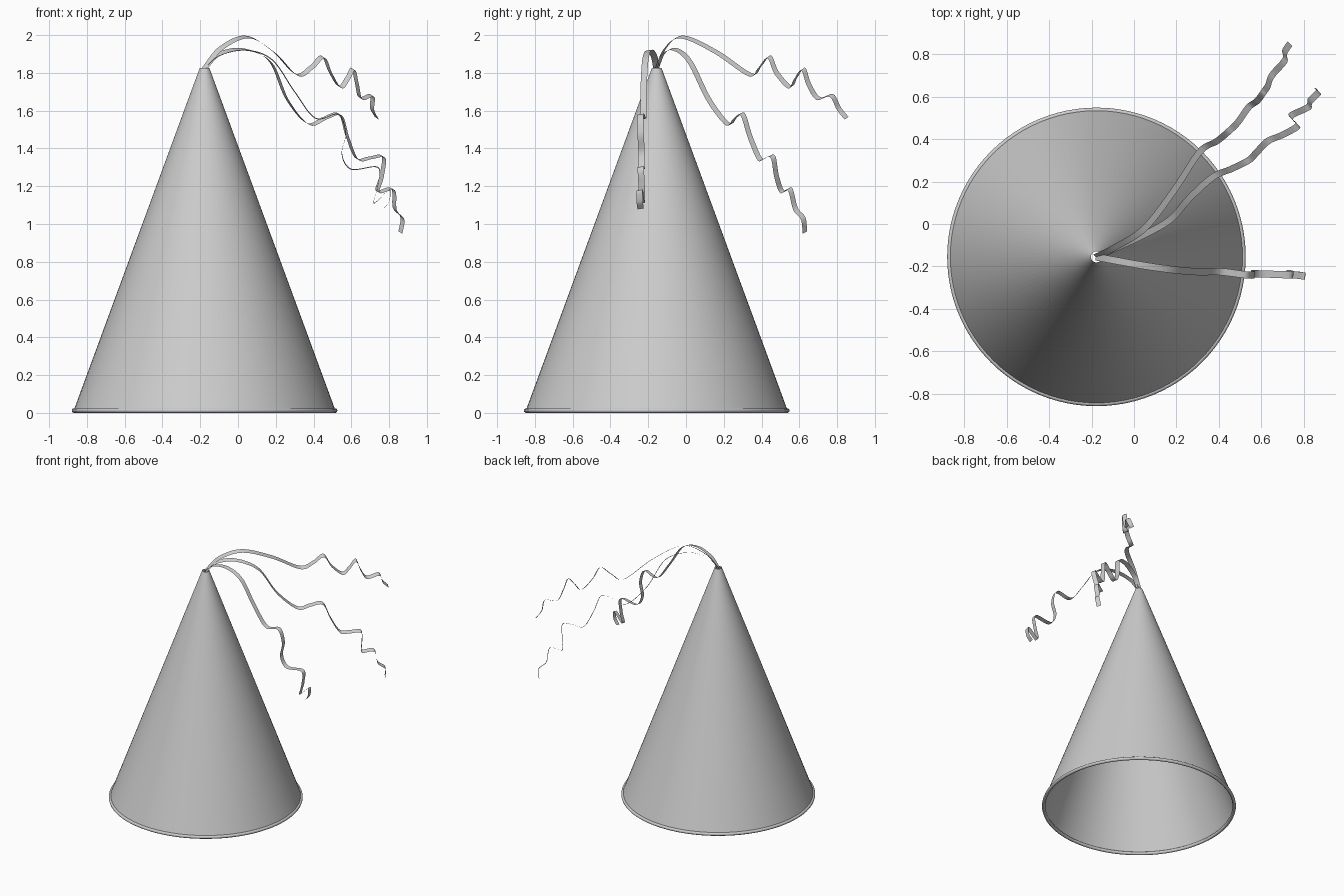
import bpy
import bmesh
import math
from mathutils import Vector

cube = bpy.data.objects.get("Cube")
if cube:
    bpy.data.objects.remove(cube, do_unlink=True)

AXIS = Vector((-0.177, -0.155, 0))
SEGMENTS = 96

grey = bpy.data.materials.new("plain grey")
grey.use_nodes = True
grey.diffuse_color = (0.6, 0.6, 0.6, 1)
grey.node_tree.nodes["Principled BSDF"].inputs["Base Color"].default_value = grey.diffuse_color


def finish(obj, name):
    obj.name = name
    obj.data.materials.append(grey)
    bpy.ops.object.select_all(action='DESELECT')
    obj.select_set(True)
    bpy.context.view_layer.objects.active = obj
    bpy.ops.object.shade_smooth_by_angle(angle=math.radians(50))


def spline(points, steps=8):
    """Smooth path through the given points."""
    pts = [Vector(p) for p in points]
    pts = [2 * pts[0] - pts[1]] + pts + [2 * pts[-1] - pts[-2]]
    path = []
    for a, b, c, d in zip(pts, pts[1:], pts[2:], pts[3:]):
        for i in range(steps):
            t = i / steps
            path.append(b + (c - a) * t / 2 + (2 * a - 5 * b + 4 * c - d) * t**2 / 2
                        + (3 * b - a - 3 * c + d) * t**3 / 2)
    return path + [pts[-2]]


def ribbon(name, points, across, width=0.034):
    """Flat strip swept along a path, widened in one fixed direction."""
    half = Vector(across).normalized() * width / 2
    bm = bmesh.new()
    rows = [(bm.verts.new(p - half), bm.verts.new(p + half)) for p in spline(points)]
    for (a, b), (c, d) in zip(rows, rows[1:]):
        bm.faces.new((a, b, d, c))
    mesh = bpy.data.meshes.new(name)
    bm.to_mesh(mesh)
    bm.free()
    obj = bpy.data.objects.new(name, mesh)
    bpy.context.collection.objects.link(obj)
    finish(obj, name)


# Hollow cone, open at both ends
bpy.ops.mesh.primitive_cone_add(vertices=SEGMENTS, radius1=0.694, radius2=0.026, depth=1.815,
                                end_fill_type='NOTHING', location=AXIS + Vector((0, 0, 0.9175)))
finish(bpy.context.object, "hat_cone")

# Rolled rim around the base
bpy.ops.mesh.primitive_torus_add(major_segments=SEGMENTS, minor_segments=10, major_radius=0.691,
                                 minor_radius=0.0125, location=AXIS + Vector((0, 0, 0.0125)))
finish(bpy.context.object, "hat_rim")

# Curling streamers from the tip
ribbon("back_streamer", [
    (-.18, -.155, 1.82), (-.09, -.11, 1.93), (.05, -.02, 1.99), (.19, .16, 1.91),
    (.31, .34, 1.79), (.39, .39, 1.83), (.45, .44, 1.885), (.49, .48, 1.8),
    (.54, .55, 1.725), (.58, .58, 1.77), (.61, .62, 1.82), (.63, .65, 1.74),
    (.65, .7, 1.665), (.71, .77, 1.68), (.71, .81, 1.61), (.735, .85, 1.56)],
    across=(.66, -.62, -.43))
ribbon("middle_streamer", [
    (-.18, -.155, 1.82), (-.1, -.12, 1.9), (.03, -.06, 1.925), (.17, .02, 1.86),
    (.26, .12, 1.66), (.37, .22, 1.53), (.46, .26, 1.56), (.54, .3, 1.58),
    (.58, .34, 1.46), (.63, .39, 1.345), (.7, .42, 1.35), (.77, .46, 1.355),
    (.76, .48, 1.25), (.74, .51, 1.17), (.82, .55, 1.185), (.83, .58, 1.08),
    (.87, .62, 1.03), (.86, .63, .955)],
    across=(.6, -.68, -.35))
ribbon("front_streamer", [
    (-.18, -.155, 1.82), (-.1, -.17, 1.89), (.04, -.195, 1.92), (.18, -.215, 1.87),
    (.3, -.225, 1.7), (.41, -.225, 1.56), (.53, -.24, 1.58), (.57, -.24, 1.48),
    (.55, -.235, 1.37), (.6, -.235, 1.29), (.74, -.24, 1.3), (.74, -.235, 1.2),
    (.72, -.235, 1.11), (.8, -.245, 1.18), (.8, -.245, 1.12), (.77, -.24, 1.08)],
    across=(-.08, -.98, -.15))
